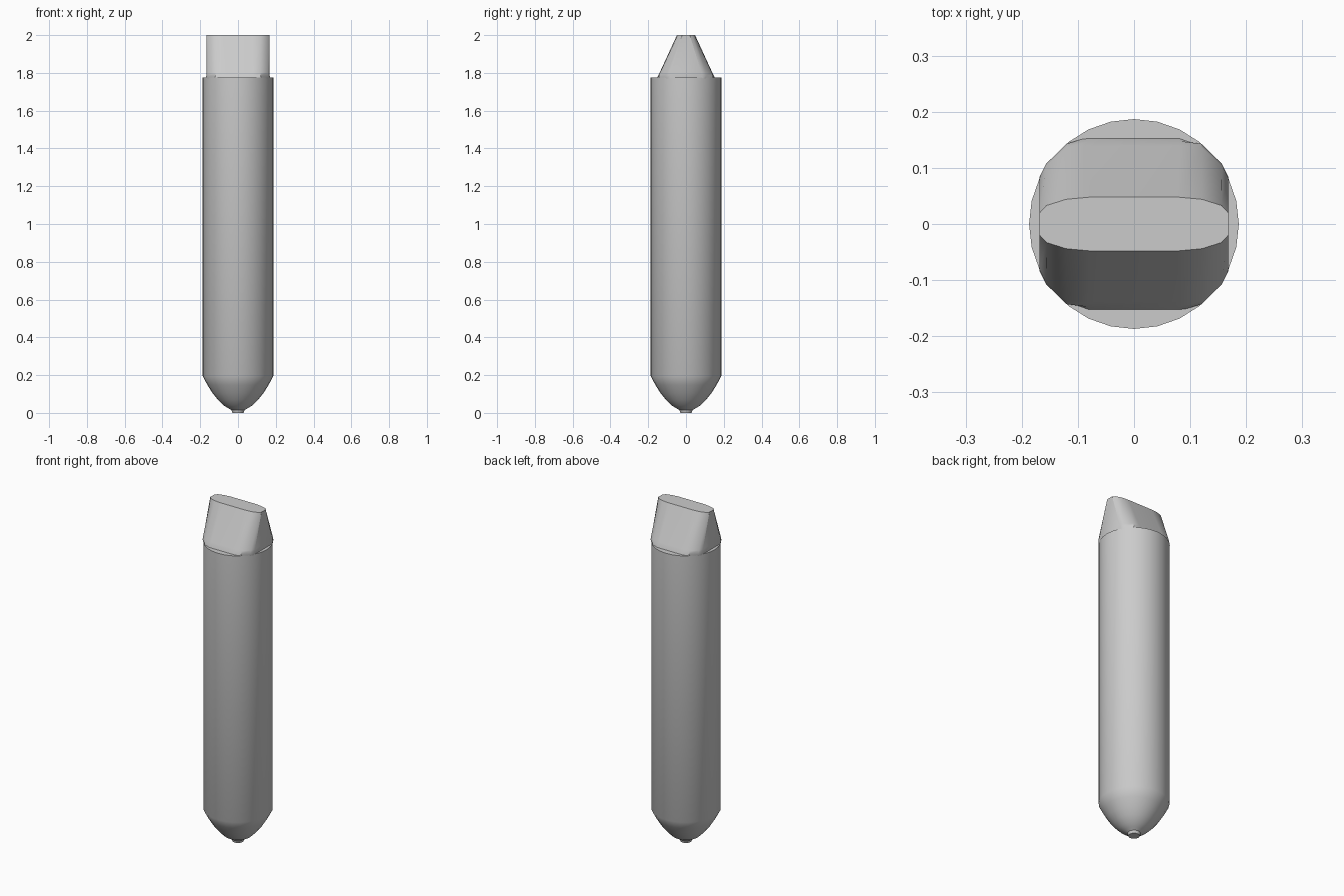
import bpy, bmesh, math

if "Cube" in bpy.data.objects:
    bpy.data.objects.remove(bpy.data.objects["Cube"])


def loft(name, rings, angle):
    """Skin a stack of matching rings and cap both ends."""
    bm = bmesh.new()
    loops = [[bm.verts.new(p) for p in ring] for ring in rings]
    n = len(loops[0])
    for a, b in zip(loops, loops[1:]):
        for i in range(n):
            j = (i + 1) % n
            bm.faces.new((a[i], a[j], b[j], b[i]))
    bm.faces.new(loops[0][::-1])
    bm.faces.new(loops[-1])
    bmesh.ops.recalc_face_normals(bm, faces=bm.faces)
    mesh = bpy.data.meshes.new(name)
    bm.to_mesh(mesh)
    bm.free()
    obj = bpy.data.objects.new(name, mesh)
    bpy.context.collection.objects.link(obj)
    bpy.ops.object.select_all(action='DESELECT')
    obj.select_set(True)
    bpy.context.view_layer.objects.active = obj
    bpy.ops.object.shade_smooth_by_angle(angle=math.radians(angle))
    return obj


def circle(r, z, n=28):
    return [(r * math.cos(math.tau * i / n), r * math.sin(math.tau * i / n), z)
            for i in range(n)]


def mirrored(quarter, z):
    """Closed outline from one quadrant of points."""
    q = list(quarter)
    half = q + [(-x, y) for x, y in reversed(q)]
    return [(x, y, z) for x, y in half + [(-x, -y) for x, y in half]]


# Round barrel with domed, blunt-tipped bottom
profile = [(0.03, 0), (0.035, 0.015), (0.052, 0.025), (0.077, 0.04), (0.107, 0.07),
           (0.135, 0.105), (0.162, 0.148), (0.187, 0.195), (0.187, 1.775)]
loft("barrel", [circle(r, z) for r, z in profile], 35)

# Chisel-shaped top, flared slightly where it meets the barrel
loft("chisel_top", [
    mirrored([(0.169, 0.078), (0.158, 0.1), (0.122, 0.14), (0.08, 0.155)], 1.77),
    mirrored([(0.168, 0.085), (0.157, 0.107), (0.12, 0.143), (0.08, 0.148)], 1.785),
    mirrored([(0.168, 0.082), (0.157, 0.103), (0.12, 0.137), (0.08, 0.139)], 1.802),
    mirrored([(0.168, 0.02), (0.156, 0.033), (0.121, 0.044), (0.078, 0.048)], 2.0),
], 30)
